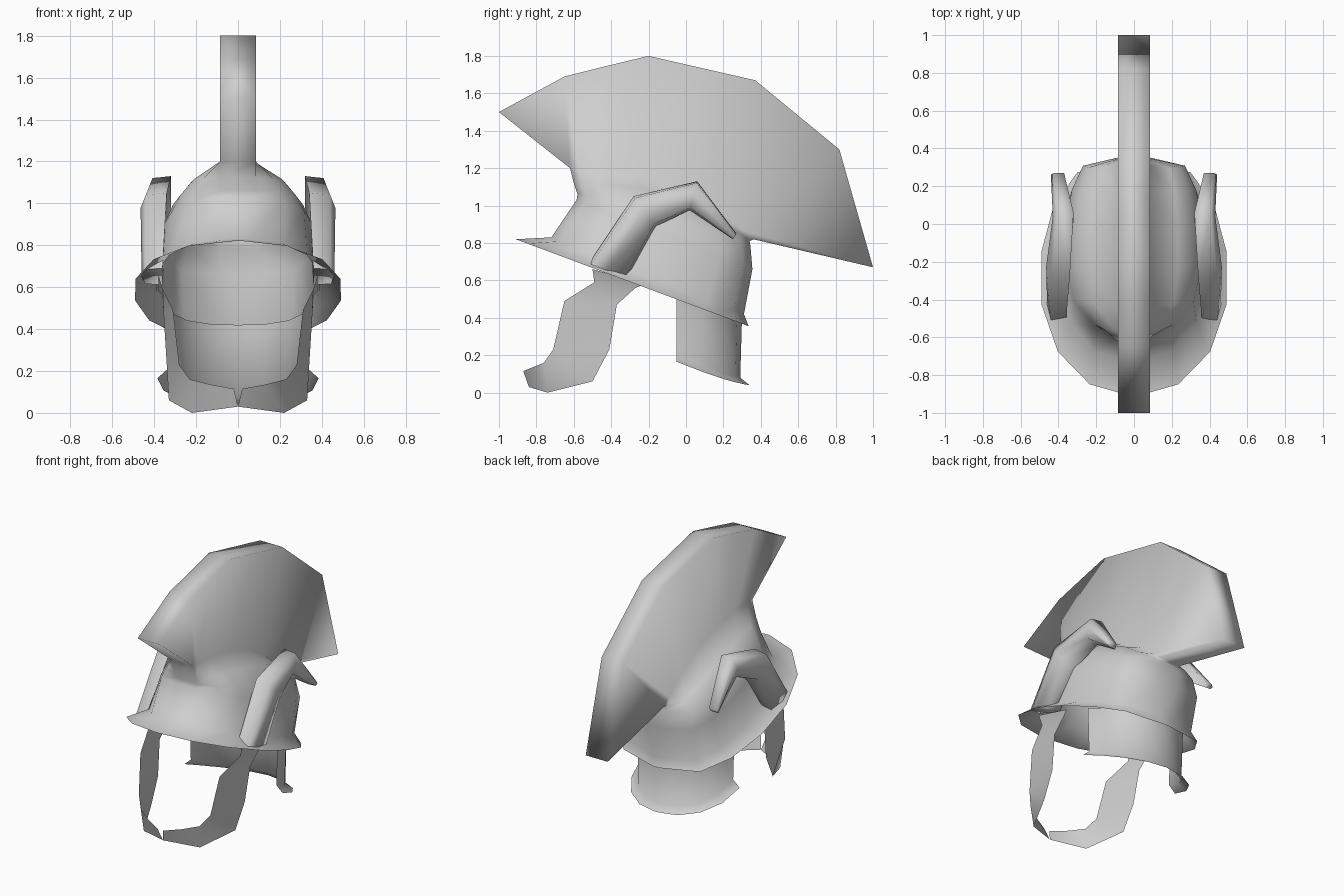
import bpy, bmesh
from math import sin, cos, pi, radians

cube = bpy.data.objects.get("Cube")
if cube:
    bpy.data.objects.remove(cube, do_unlink=True)

steel = bpy.data.materials.new("pale_grey_metal")
steel.use_nodes = True
grey = (0.62, 0.62, 0.62, 1)
steel.diffuse_color = grey
steel.node_tree.nodes["Principled BSDF"].inputs["Base Color"].default_value = grey


def loft(name, rows, closed=False, caps=False, zip_top=False, angle=80, mirror=False):
    """Skin equal-length point rows; cap the ends, or zip the last row's two halves."""
    bm = bmesh.new()
    grid = [[bm.verts.new(p) for p in row] for row in rows]
    n = len(rows[0])
    for a, b in zip(grid, grid[1:]):
        for i in range(n if closed else n - 1):
            j = (i + 1) % n
            bm.faces.new((a[i], a[j], b[j], b[i]))
    if caps:
        bm.faces.new(grid[0][::-1])
        bm.faces.new(grid[-1])
    if zip_top:
        top = grid[-1]
        for i in range(n // 2 - 1):
            bm.faces.new((top[i], top[i + 1], top[n - 2 - i], top[n - 1 - i]))
    if mirror:
        # opposite-hand copy
        copy = bmesh.ops.duplicate(bm, geom=bm.verts[:] + bm.edges[:] + bm.faces[:])["geom"]
        for v in [g for g in copy if isinstance(g, bmesh.types.BMVert)]:
            v.co.x = -v.co.x
        bmesh.ops.reverse_faces(bm, faces=[g for g in copy if isinstance(g, bmesh.types.BMFace)])
    if closed:
        bmesh.ops.recalc_face_normals(bm, faces=bm.faces)
    mesh = bpy.data.meshes.new(name)
    bm.to_mesh(mesh)
    bm.free()
    mesh.materials.append(steel)
    obj = bpy.data.objects.new(name, mesh)
    bpy.context.scene.collection.objects.link(obj)
    bpy.ops.object.select_all(action="DESELECT")
    obj.select_set(True)
    bpy.context.view_layer.objects.active = obj
    bpy.ops.object.shade_smooth_by_angle(angle=radians(angle))


# Bowl and crest are one skin: sloping rings that close in to the crest base,
# followed by the crest's outer edge
W = 0.086
outer = [(-1, 1.5), (-0.65, 1.69), (-0.43, 1.745), (-0.2, 1.8),
         (0.085, 1.735), (0.37, 1.67), (0.82, 1.3), (1, 0.67)]


def both_sides(half):
    return half + [(-x, y, z) for x, y, z in reversed(half)]


def sloping_ring(front, back, end, width, fall, power):
    (fy, fz), (by, bz) = front, back
    half = []
    for i in range(len(outer)):
        a = pi * i / (len(outer) - 1)
        t, s = (1 - cos(a)) / 2, max(sin(a), 0)
        # squarer towards the back
        half.append((end + (width - end) * s ** (power - 0.35 * t),
                     fy + (by - fy) * t, fz + (bz - fz) * t ** fall))
    return both_sides(half)


# front (y, z), back (y, z), half width at the ends, at the middle, height fall, roundness
rings = [
    ((-0.91, 0.82), (0.335, 0.355), 0.02, 0.50, 1, 0.98),
    ((-0.72, 0.83), (0.31, 0.42), 0.04, 0.395, 1, 0.9),
    ((-0.585, 1.03), (0.355, 0.66), 0.07, 0.365, 1, 0.8),
    ((-0.58, 1.06), (0.345, 0.78), W, 0.315, 1.5, 0.8),
    ((-0.60, 1.12), (0.34, 0.81), W, 0.235, 2.5, 0.8),
    ((-0.62, 1.20), (0.36, 0.82), W, W, 2.5, 1),
]
skin = [sloping_ring(*r) for r in rings]
skin.append(both_sides([(W, y, z) for y, z in outer]))
loft("bowl_with_crest", skin, closed=True, zip_top=True, angle=100)

# Bent side horns: upper (y, z), lower (y, z), inner x, outer x
horn = [
    ((-0.52, 0.69), (-0.31, 0.61), 0.36, 0.46),
    ((-0.28, 1.05), (-0.16, 0.89), 0.34, 0.465),
    ((0.06, 1.13), (0.02, 0.975), 0.32, 0.43),
    ((0.27, 0.85), (0.25, 0.82), 0.37, 0.44),
]
# cross-section corners: share of the way out, share of the way down
section = [(0, 0), (0.8, 0.06), (1, 0.45), (0.85, 0.92), (0, 1)]
rows = []
for (uy, uz), (ly, lz), xi, xo in horn:
    rows.append([(xi + (xo - xi) * p, uy + (ly - uy) * q, uz + (lz - uz) * q)
                 for p, q in section])
loft("side_horns", rows, closed=True, caps=True, angle=89, mirror=True)

# Cheek guards curving in to meet at the chin: front edge, rear edge
cheek = [
    [(0.38, -0.50, 0.66), (0.38, -0.22, 0.58)],
    [(0.36, -0.49, 0.59), (0.36, -0.27, 0.56)],
    [(0.31, -0.65, 0.49), (0.355, -0.37, 0.47)],
    [(0.28, -0.71, 0.23), (0.34, -0.41, 0.23)],
    [(0.23, -0.76, 0.16), (0.33, -0.50, 0.06)],
    [(0.13, -0.82, 0.135), (0.22, -0.74, 0.0)],
    [(0.02, -0.87, 0.115), (0.0, -0.84, 0.03)],
]
loft("cheek_guards", cheek, mirror=True)


# Neck guard: half-round wall with a flared lower lip
def half_ring(radius_x, radius_y, z_side, z_back, count=8):
    pts = []
    for i in range(count + 1):
        a = pi * i / count
        s = max(sin(a), 0)
        pts.append((radius_x * cos(a), -0.05 + radius_y * s,
                    z_back + (z_side - z_back) * (1 - s) ** 1.3))
    return pts


loft("neck_guard", [half_ring(0.345, 0.35, 0.53, 0.42),
                    half_ring(0.335, 0.34, 0.21, 0.08),
                    half_ring(0.385, 0.39, 0.165, 0.04)], angle=60)
